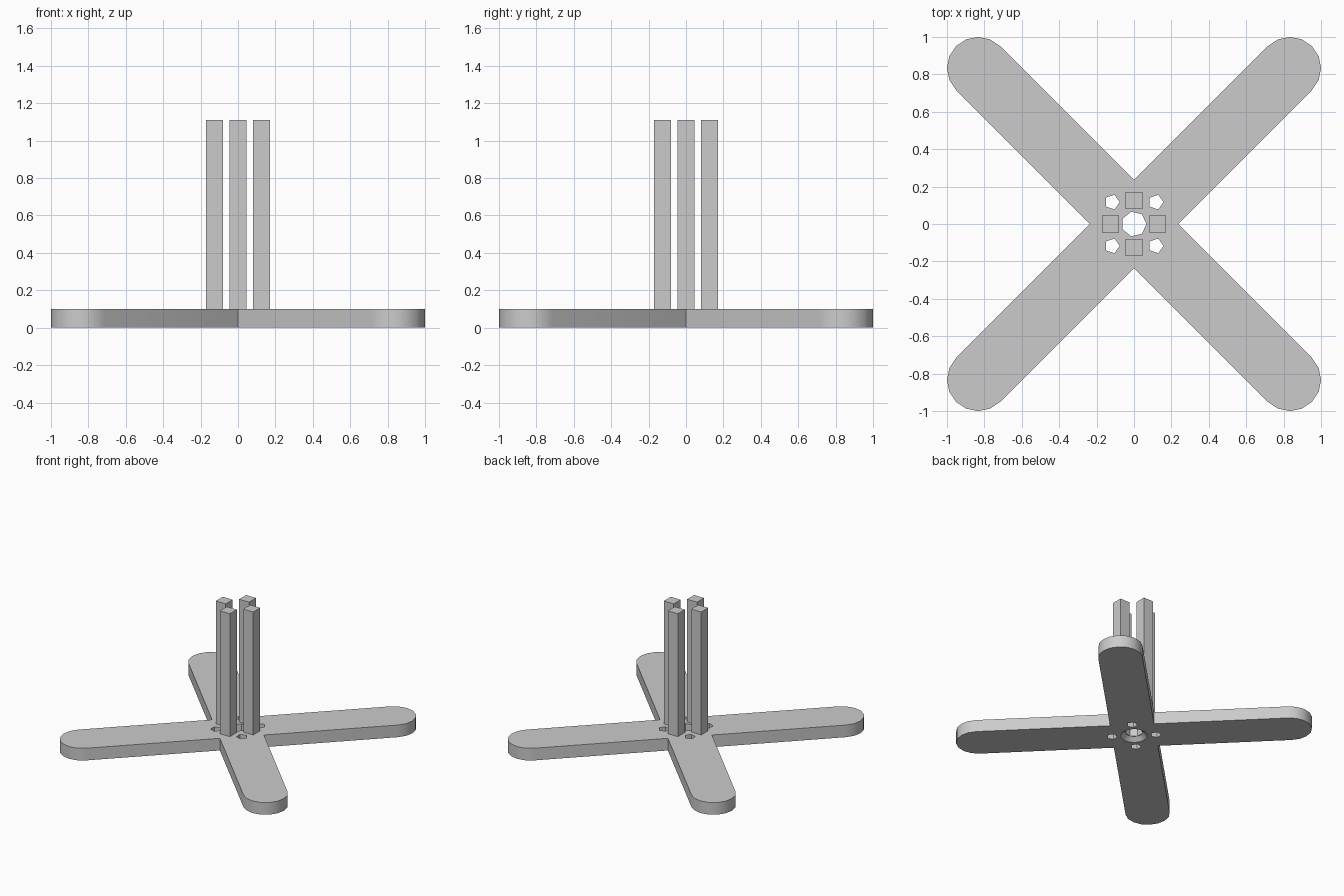
import bpy, bmesh
from math import sin, cos, pi, radians
from mathutils import Matrix

if "Cube" in bpy.data.objects:
    bpy.data.objects.remove(bpy.data.objects["Cube"], do_unlink=True)

HALF_WIDTH = 1 / 6      # arm half width, also the radius of its rounded end
REACH = 1 - HALF_WIDTH  # centre of each rounded end in x and y
THICK = 0.1
POST_TOP = 1.11
POST_SIZE = 0.09
POST_OFFSET = 0.125

grey = bpy.data.materials.new("plain grey")
grey.use_nodes = True
colour = (0.6, 0.6, 0.6, 1)
grey.diffuse_color = colour
grey.node_tree.nodes["Principled BSDF"].inputs["Base Color"].default_value = colour


def make_object(name, bm):
    bmesh.ops.recalc_face_normals(bm, faces=bm.faces)
    mesh = bpy.data.meshes.new(name)
    bm.to_mesh(mesh)
    bm.free()
    mesh.materials.append(grey)
    obj = bpy.data.objects.new(name, mesh)
    bpy.context.collection.objects.link(obj)
    return obj


def prism(name, rings):
    """Closed solid skinned through rings of points."""
    bm = bmesh.new()
    loops = [[bm.verts.new(p) for p in ring] for ring in rings]
    for low, high in zip(loops, loops[1:]):
        for i in range(len(low)):
            j = (i + 1) % len(low)
            bm.faces.new((low[i], low[j], high[j], high[i]))
    bm.faces.new(loops[0][::-1])
    bm.faces.new(loops[-1])
    return make_object(name, bm)


def ring(radius, sides, z, x=0, y=0):
    return [(x + radius * cos(2 * pi * i / sides),
             y + radius * sin(2 * pi * i / sides), z) for i in range(sides)]


# Cross-shaped base: four round-ended arms meeting at notches on the axes
outline = []
for quarter in range(4):
    turn = quarter * pi / 2
    notch = HALF_WIDTH * 2 ** 0.5
    outline.append((notch * cos(turn), notch * sin(turn)))
    middle = turn + pi / 4
    cx = REACH * 2 ** 0.5 * cos(middle)
    cy = REACH * 2 ** 0.5 * sin(middle)
    for step in range(9):
        a = middle - pi / 2 + step * pi / 8
        outline.append((cx + HALF_WIDTH * cos(a), cy + HALF_WIDTH * sin(a)))
base = prism("cross_base", [[(x, y, z) for x, y in outline] for z in (0, THICK)])

# Cutters: centre bore, its countersink below, and four screw holes
cutters = [
    prism("bore_cutter", [ring(0.067, 7, -0.1), ring(0.067, 7, 0.2)]),
    prism("countersink_cutter", [ring(0.11, 24, -0.01), ring(0.067, 24, 0.033)]),
]
for sx in (-1, 1):
    for sy in (-1, 1):
        x, y = sx * 0.117, sy * 0.117
        cutters.append(prism("screw_cutter", [ring(0.041, 5, z, x, y) for z in (-0.1, 0.2)]))

bpy.context.view_layer.objects.active = base
for cutter in cutters:
    cutter.hide_render = True
    mod = base.modifiers.new("hole", "BOOLEAN")
    mod.operation = "DIFFERENCE"
    mod.solver = "EXACT"
    mod.object = cutter
    bpy.ops.object.modifier_apply(modifier=mod.name)
    bpy.data.objects.remove(cutter, do_unlink=True)

# Soften the rounded ends, keep hole corners and rims crisp
bpy.ops.object.select_all(action="DESELECT")
base.select_set(True)
bpy.ops.object.shade_smooth_by_angle(angle=radians(30))

# Four square posts around the bore
bottom = THICK - 0.005
for name, x, y in (("left_post", 1, 0), ("right_post", -1, 0),
                   ("front_post", 0, -1), ("back_post", 0, 1)):
    bm = bmesh.new()
    place = Matrix.Translation((x * POST_OFFSET, y * POST_OFFSET, (bottom + POST_TOP) / 2))
    size = Matrix.Diagonal((POST_SIZE, POST_SIZE, POST_TOP - bottom, 1))
    bmesh.ops.create_cube(bm, size=1, matrix=place @ size)
    make_object(name, bm)
